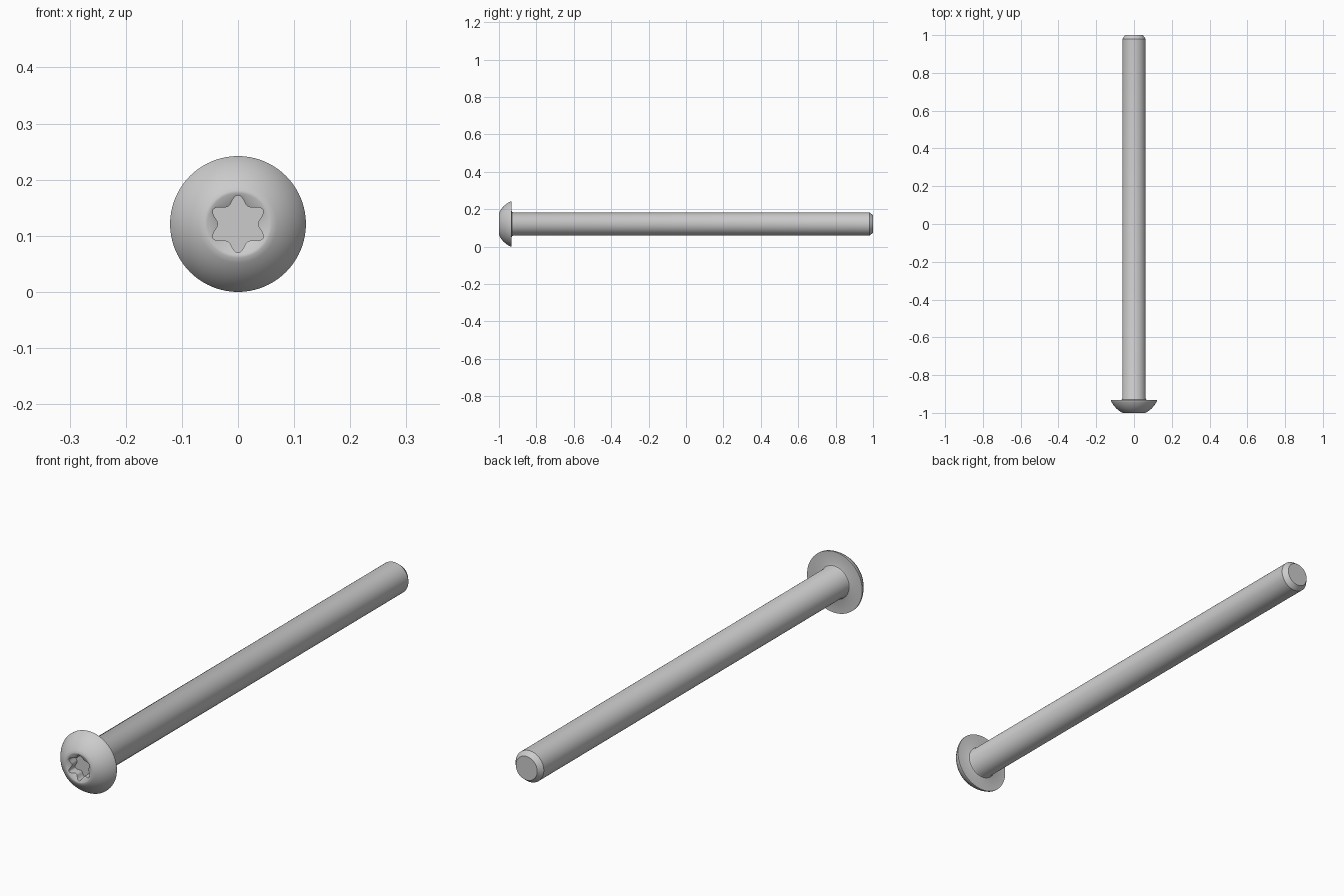
import bpy, bmesh
from math import cos, sin, tau, sqrt, radians

if "Cube" in bpy.data.objects:
    bpy.data.objects.remove(bpy.data.objects["Cube"])

SIDES = 96
AXIS_Z = 0.121          # screw axis height = head radius
FACE_R, RIM_R, RIM_Y = 0.060, 0.121, -0.938
CONE_R = 0.055          # mouth of the countersunk socket


def star(a):
    """Six-lobed socket outline, one lobe pointing straight up."""
    return 0.036 + 0.015 * ((1 + cos(6 * a)) / 2) ** 1.3


bm = bmesh.new()


def ring(radius, y):
    """Closed ring around the screw axis; radius and y may be functions of angle."""
    verts = []
    for i in range(SIDES):
        a = tau * i / SIDES
        r = radius(a) if callable(radius) else radius
        d = y(a) if callable(y) else y
        verts.append(bm.verts.new((r * sin(a), d, AXIS_Z + r * cos(a))))
    return verts


# Socket: floor, lobed wall, countersink cone and flat front face
rings = [
    ring(star, -0.957),
    ring(star, lambda a: -1 + 0.6 * (CONE_R - star(a))),
    ring(CONE_R, -1),
]

# Domed head: arc centred on the axis, from front face to rim
centre_y = -0.880
dome_r = sqrt(RIM_R ** 2 + (RIM_Y - centre_y) ** 2)
for k in range(11):
    r = FACE_R + (RIM_R - FACE_R) * sin(k / 10 * tau / 4)
    y = max(-1, centre_y - sqrt(dome_r ** 2 - r ** 2))
    rings.append(ring(r, y))

# Rim, underside, neck fillet, shank and chamfered tip
for r, y in [(RIM_R, -0.932), (0.070, -0.932), (0.065, -0.930),
             (0.062, -0.924), (0.062, 0.980), (0.047, 1.0)]:
    rings.append(ring(r, y))

for lower, upper in zip(rings, rings[1:]):
    for i in range(SIDES):
        j = (i + 1) % SIDES
        bm.faces.new((lower[i], lower[j], upper[j], upper[i]))
bm.faces.new(rings[0])
bm.faces.new(rings[-1])
bmesh.ops.recalc_face_normals(bm, faces=bm.faces)

mesh = bpy.data.meshes.new("button_head_screw")
bm.to_mesh(mesh)
bm.free()
screw = bpy.data.objects.new("button_head_screw", mesh)
bpy.context.collection.objects.link(screw)

bpy.context.view_layer.objects.active = screw
screw.select_set(True)
bpy.ops.object.shade_smooth_by_angle(angle=radians(32))
